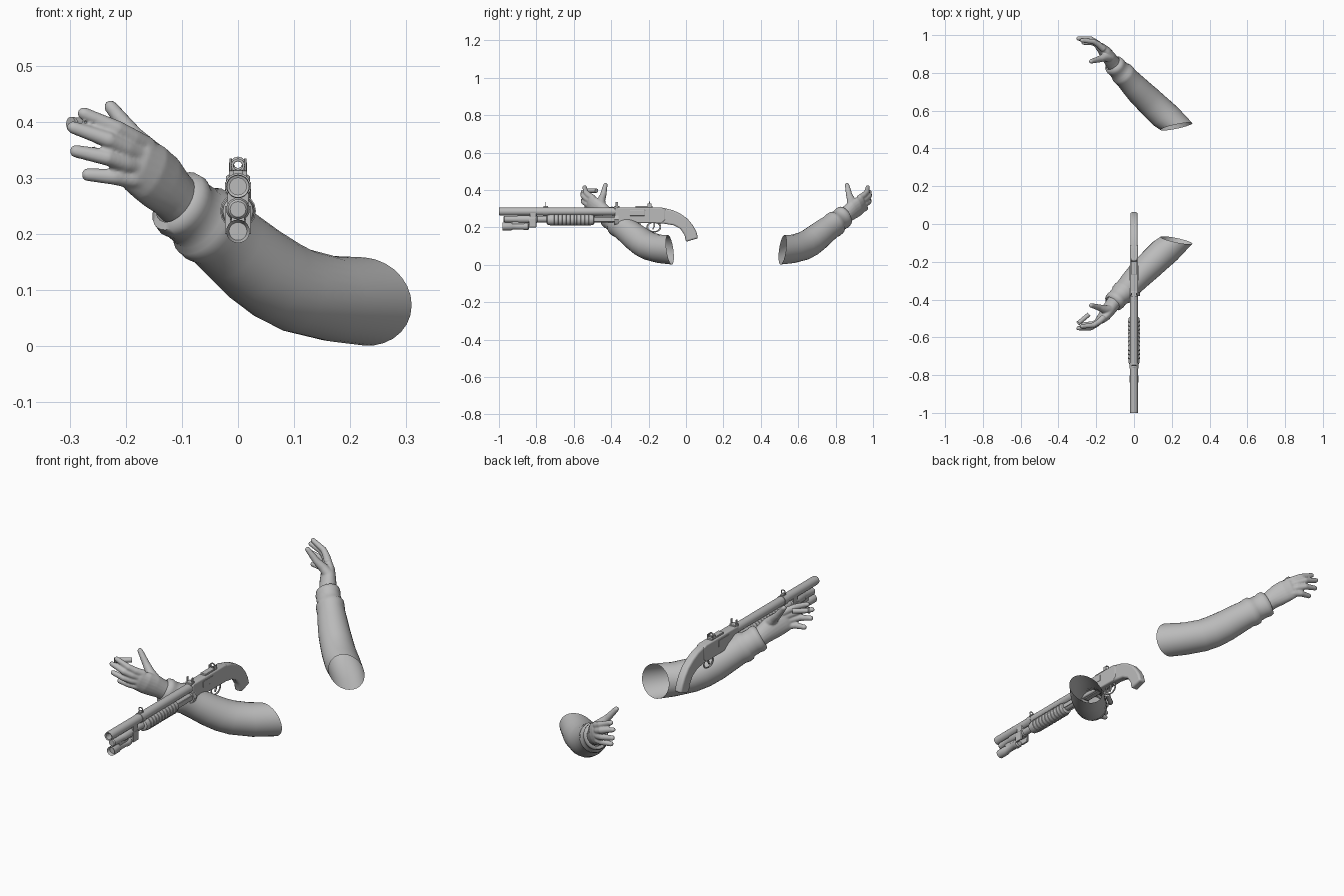
import bpy, bmesh, math
from mathutils import Vector

if "Cube" in bpy.data.objects:
    bpy.data.objects.remove(bpy.data.objects["Cube"])

grey = bpy.data.materials.new("plain_grey")
grey.diffuse_color = (0.5, 0.5, 0.5, 1)
grey.use_nodes = True
grey.node_tree.nodes["Principled BSDF"].inputs["Base Color"].default_value = grey.diffuse_color


def finish(name, bm, smooth=True, angle=35):
    bmesh.ops.recalc_face_normals(bm, faces=bm.faces)
    me = bpy.data.meshes.new(name)
    bm.to_mesh(me)
    bm.free()
    ob = bpy.data.objects.new(name, me)
    bpy.context.collection.objects.link(ob)
    me.materials.append(grey)
    if smooth:
        bpy.ops.object.select_all(action='DESELECT')
        ob.select_set(True)
        bpy.context.view_layer.objects.active = ob
        bpy.ops.object.shade_smooth_by_angle(angle=math.radians(angle))
    return ob


def loft(bm, rings, ref, n=20, caps=True):
    """rings: (centre, half width along ref, half thickness[, ring normal])"""
    cs = [Vector(r[0]) for r in rings]
    loops = []
    for i, r in enumerate(rings):
        d = Vector(r[3]) if len(r) > 3 else cs[min(i + 1, len(cs) - 1)] - cs[max(i - 1, 0)]
        d.normalize()
        u = Vector(ref) - d * d.dot(Vector(ref))
        u.normalize()
        v = d.cross(u)
        loops.append([bm.verts.new(cs[i] + u * r[1] * math.cos(t) + v * r[2] * math.sin(t))
                      for t in (2 * math.pi * k / n for k in range(n))])
    for a, b in zip(loops, loops[1:]):
        for k in range(n):
            bm.faces.new((a[k], a[(k + 1) % n], b[(k + 1) % n], b[k]))
    if caps:
        bm.faces.new(loops[0])
        bm.faces.new(loops[-1])


def place(bm, front):
    # the front arm is the mirror image of the rear arm
    if front:
        for v in bm.verts:
            v.co.y = 0.43 - v.co.y


def arm(label, front):
    # open sleeve with folded cuff
    bm = bmesh.new()
    loft(bm, [((.225, .516, .080), .079, .087, (-.22, 1, -.15)),
              ((.165, .572, .085), .076, .080, (-.6, .8, .0)),
              ((.105, .628, .100), .076, .076),
              ((.070, .662, .118), .076, .074),
              ((.030, .700, .146), .074, .071),
              ((-.010, .742, .180), .070, .066),
              ((-.040, .775, .204), .066, .061),
              ((-.052, .788, .213), .070, .063),
              ((-.064, .800, .223), .069, .062),
              ((-.070, .806, .228), .060, .056),
              ((-.090, .826, .243), .059, .053),
              ((-.098, .835, .250), .063, .055),
              ((-.108, .846, .259), .060, .052),
              ((-.112, .850, .262), .046, .042)],
         (.3, 0, 1), 28, False)
    place(bm, front)
    finish(label + "_sleeve", bm, angle=60)

    # palm, fingers and thumb fused into one hand
    bm = bmesh.new()
    loft(bm, [((-.100, .838, .252), .044, .040), ((-.118, .862, .272), .046, .038),
              ((-.138, .890, .293), .053, .035), ((-.158, .918, .310), .054, .030),
              ((-.180, .940, .324), .050, .022), ((-.192, .950, .330), .040, .014)], (.3, 0, 1))
    digits = [((-.160, .925, .355), (-.215, .966, .388), (-.275, .972, .415)),
              ((-.168, .932, .337), (-.230, .980, .368), (-.294, .982, .390)),
              ((-.168, .932, .315), (-.232, .978, .336), (-.290, .980, .348)),
              ((-.160, .925, .292), (-.220, .960, .302), (-.270, .960, .306)),
              ((-.130, .885, .320), (-.185, .872, .375), (-.227, .861, .427))]
    for k, (a, b, c) in enumerate(digits):
        a, b, c = Vector(a), Vector(b), Vector(c)
        r0, r1, r2 = (.026, .017, .012) if k == 4 else (.018, .0145, .0115)
        loft(bm, [(a, r0, r0), (a.lerp(b, .5) + Vector((0, .004, 0)), (r0 + r1) / 2, (r0 + r1) / 2),
                  (b, r1, r1), (c, r2, r2), (c + (c - b) * .08, r2 * .88, r2 * .88),
                  (c + (c - b) * .16, r2 * .45, r2 * .45)], (0, 1, .3), 14)
    place(bm, front)
    hand = finish(label + "_hand", bm)
    m = hand.modifiers.new("fuse", 'REMESH')
    m.mode = 'VOXEL'
    m.voxel_size = .004
    m.use_smooth_shade = True
    s = hand.modifiers.new("soften", 'SMOOTH')
    s.factor = .5
    s.iterations = 4


def tube(name, stations, x=0, z=0, n=20, sx=1):
    """Solid of revolution along y; stations are (y, radius)."""
    bm = bmesh.new()
    loft(bm, [((x, y, z), r, r * sx, (0, 1, 0)) for y, r in stations], (0, 0, 1), n)
    return finish(name, bm)


def slab(name, pts, half, bevel=.006, x=0):
    """Side profile in (y, z), extruded in x, with softened edges."""
    bm = bmesh.new()
    f = bm.faces.new([bm.verts.new((x - half, y, z)) for y, z in pts])
    ext = bmesh.ops.extrude_face_region(bm, geom=[f])
    for v in ext['geom']:
        if isinstance(v, bmesh.types.BMVert):
            v.co.x = x + half
    ob = finish(name, bm)
    if bevel:
        m = ob.modifiers.new("edges", 'BEVEL')
        m.width = bevel
        m.segments = 3
    return ob


def box(name, y0, y1, z0, z1, half, bevel=.002, x=0):
    return slab(name, [(y0, z0), (y1, z0), (y1, z1), (y0, z1)], half, bevel, x)


def hoop(name, y, z, major, minor, axis='Y', stretch=1):
    bm = bmesh.new()
    n, m, grid = 24, 8, []
    for i in range(n):
        a = 2 * math.pi * i / n
        row = []
        for j in range(m):
            b = 2 * math.pi * j / m
            r, h = major + minor * math.cos(b), minor * math.sin(b)
            p, q = r * math.cos(a) * stretch, r * math.sin(a)
            row.append(bm.verts.new((p, y + h, z + q) if axis == 'Y' else (h, y + p, z + q)))
        grid.append(row)
    for i in range(n):
        for j in range(m):
            bm.faces.new((grid[i][j], grid[(i + 1) % n][j],
                          grid[(i + 1) % n][(j + 1) % m], grid[i][(j + 1) % m]))
    return finish(name, bm, angle=80)


arm("rear", False)
arm("front", True)

# loose cartridge beside the front hand
bm = bmesh.new()
a, b = Vector((-.298, -.528, .396)), Vector((-.238, -.478, .396))
loft(bm, [(a, .013, .013), (a.lerp(b, .08), .013, .013), (a.lerp(b, .1), .0115, .0115),
          (b, .0115, .0115)], (0, 0, 1))
finish("cartridge", bm)

# barrel with hollow muzzle, and magazine tube below
tube("barrel", [(-.93, .015), (-.998, .015), (-1, .020), (-.985, .021), (-.36, .021)], z=.285)
tube("magazine_tube", [(-.975, .014), (-.97, .018), (-.90, .018), (-.895, .021), (-.80, .021),
                       (-.795, .017), (-.36, .017)], z=.244)
box("barrel_clamp", -.835, -.80, .225, .29, .019)

# under-barrel lamp
tube("lamp", [(-.965, .016), (-.972, .018), (-.98, .021), (-.935, .021), (-.925, .017),
              (-.87, .017), (-.865, .020), (-.845, .020), (-.84, .014)], z=.205)
box("lamp_mount", -.93, -.86, .212, .24, .012)
for s in (-1, 1):
    box("lamp_clamp_plate", -.84, -.80, .20, .25, .005, x=s * .018)

# ribbed pump grip and action bars
tube("pump_grip", [(-.745, .019), (-.74, .027), (-.725, .030), (-.51, .030), (-.495, .027),
                   (-.49, .019)], z=.241, n=16)
for k in range(10):
    y = -.715 + k * .0215
    tube("grip_rib", [(y, .029), (y + .002, .032), (y + .010, .032), (y + .012, .029)], z=.241, n=16)
for s in (-1, 1):
    box("action_bar", -.50, -.36, .232, .254, .002, .001, x=s * .019)

# receiver and curved stock
slab("receiver", [(-.38, .226), (-.13, .222), (-.11, .24), (-.11, .300), (-.13, .306),
                  (-.37, .306), (-.38, .30)], .0215)
slab("stock", [(-.17, .222), (-.12, .220), (-.065, .211), (-.03, .192), (-.008, .160), (0, .123),
               (.065, .142), (.055, .178), (.036, .212), (.008, .246), (-.03, .273),
               (-.07, .292), (-.115, .303), (-.17, .304)], .019, .009)
box("ejection_plate", -.30, -.22, .262, .292, .023, .001)
box("loading_gate", -.35, -.24, .220, .23, .012, .001)

# trigger group
hoop("trigger_guard", -.172, .202, .026, .0035, 'X', 1.35)
slab("trigger", [(-.175, .225), (-.165, .225), (-.166, .205), (-.176, .188), (-.180, .190),
                 (-.174, .206)], .004, .001)
tube("safety_pin", [(-.145, .004), (-.137, .004)], z=.222, n=10)

# front bead, ring sight and rear sight
box("front_sight_base", -.762, -.738, .302, .314, .008)
hoop("front_sight_ring", -.75, .322, .010, .0025)
tube("barrel_band", [(-.765, .0235), (-.735, .0235)], z=.285)
box("ring_sight_base", -.385, -.355, .300, .313, .016)
tube("receiver_band", [(-.382, .031), (-.36, .031)], z=.241, n=8)
for s in (-1, 1):
    box("ring_sight_ear", -.376, -.364, .305, .335, .002, .001, x=s * .013)
    box("rear_sight_ear", -.205, -.185, .308, .328, .002, .001, x=s * .014)
box("rear_sight_rail", -.27, -.18, .304, .314, .014)
hoop("rear_sight_ring", -.195, .325, .010, .003)
